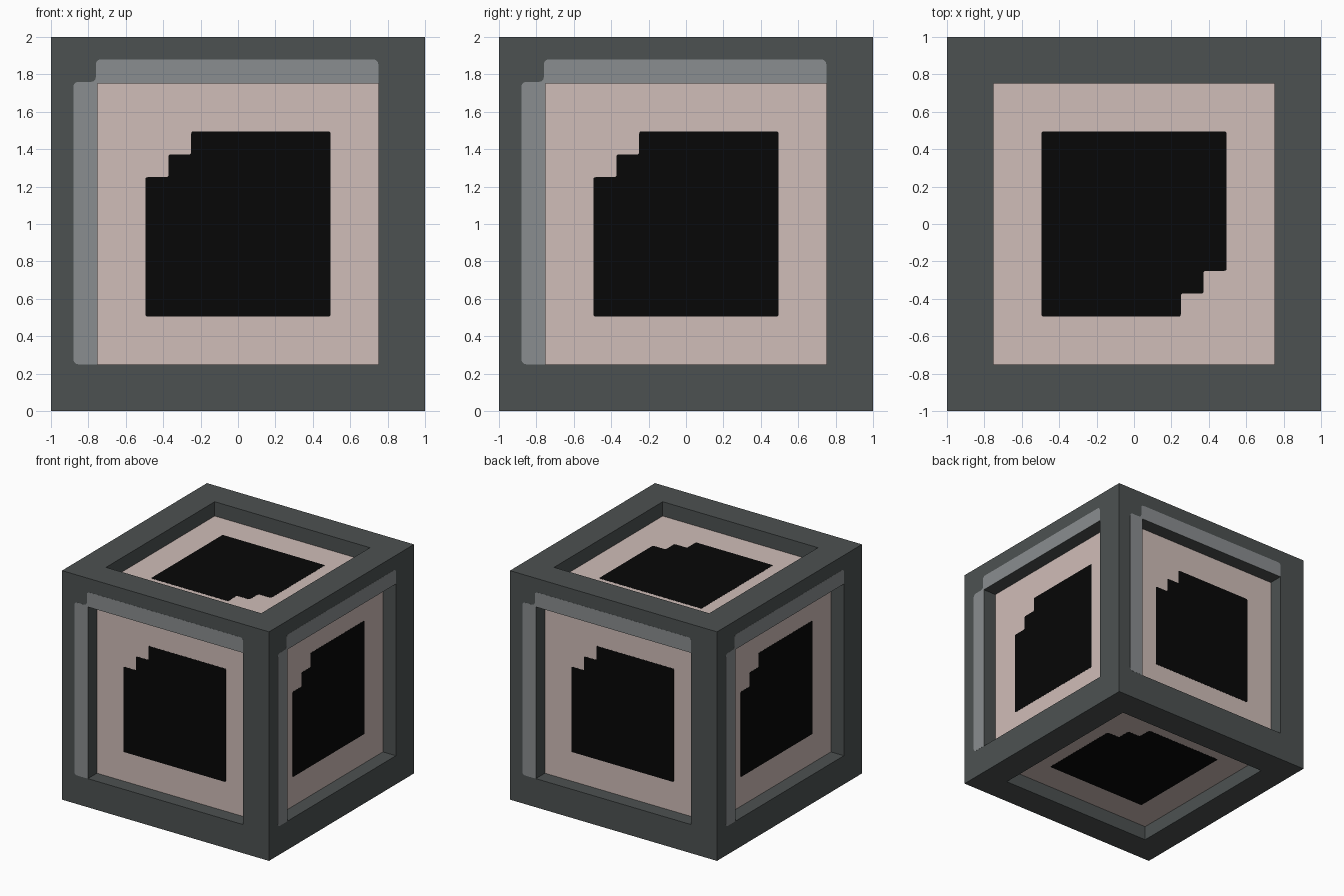
import bpy, bmesh
from math import pi
from mathutils import Matrix, Vector

if "Cube" in bpy.data.objects:
    bpy.data.objects.remove(bpy.data.objects["Cube"])


def material(name, rgb):
    """Matte flat colour."""
    m = bpy.data.materials.new(name)
    m.use_nodes = True
    m.diffuse_color = (*rgb, 1)
    m.roughness = 1
    m.specular_intensity = 0
    bsdf = m.node_tree.nodes["Principled BSDF"]
    bsdf.inputs["Base Color"].default_value = (*rgb, 1)
    bsdf.inputs["Roughness"].default_value = 1
    return m


DARK = material("dark grey", (0.073, 0.083, 0.083))
LIGHT = material("light grey", (0.255, 0.27, 0.278))
PINK = material("dusty pink", (0.63, 0.51, 0.48))
BLACK = material("black", (0.002, 0.002, 0.002))
CENTRE = Matrix.Translation((0, 0, 1))
FRAME, RECESS, THICK = 0.25, 0.125, 0.001


def make_object(name, bm, mats):
    bmesh.ops.recalc_face_normals(bm, faces=bm.faces[:])
    mesh = bpy.data.meshes.new(name)
    bm.to_mesh(mesh)
    bm.free()
    for m in mats:
        mesh.materials.append(m)
    obj = bpy.data.objects.new(name, mesh)
    bpy.context.collection.objects.link(obj)


def plate(name, outline, rounded, radius, height, side, mat):
    """Thin plate with some rounded corners, laid on one side of the cube."""
    bm = bmesh.new()
    verts = [bm.verts.new((u, v, height)) for u, v in outline]
    bm.faces.new(verts)
    bmesh.ops.bevel(bm, geom=[verts[i] for i in rounded], offset=radius,
                    segments=3, profile=0.5, affect='VERTICES')
    top = bmesh.ops.extrude_face_region(bm, geom=bm.faces[:])["geom"]
    bmesh.ops.translate(bm, vec=(0, 0, THICK),
                        verts=[g for g in top if isinstance(g, bmesh.types.BMVert)])
    bmesh.ops.transform(bm, matrix=CENTRE @ side, verts=bm.verts[:])
    make_object(name, bm, [mat])


def basis(u, v):
    """Rotation whose local x and y run along u and v."""
    u, v = Vector(u), Vector(v)
    return Matrix((u, v, u.cross(v))).transposed().to_4x4()


# Cube body: a flat frame on every side, then a straight-walled recess
bm = bmesh.new()
bmesh.ops.create_cube(bm, size=2, matrix=CENTRE)
panels = bm.faces[:]
for inset in (FRAME, 0):
    bmesh.ops.inset_individual(bm, faces=panels, thickness=inset,
                               use_even_offset=True)
for face in panels:
    face.material_index = 1
    bmesh.ops.translate(bm, verts=face.verts[:], vec=face.normal * -RECESS)
make_object("cube_frame", bm, [DARK, PINK])

# The six sides, each with its own right and up directions
front = basis((1, 0, 0), (0, 0, 1))
walls = {name: Matrix.Rotation(k * pi / 2, 4, 'Z') @ front
         for k, name in enumerate(("front", "right", "back", "left"))}
sides = dict(walls, top=basis((-1, 0, 0), (0, -1, 0)),
             bottom=basis((-1, 0, 0), (0, 1, 0)))

# Black square with a stepped corner on each panel
a, b, c = 0.495, 0.372, 0.25
stepped = [(-a, -a), (a, -a), (a, a), (-c, a), (-c, b), (-b, b), (-b, c), (-a, c)]
for name, side in sides.items():
    plate(name + "_dark_square", stepped, range(len(stepped)), 0.01,
          1 - RECESS, side, BLACK)

# Light strip along the left and upper frame edges of the upright sides
i, o, n = 0.75, 0.88, 0.76
strip = [(-o, -i), (-i, -i), (-i, i), (i, i), (i, o), (-n, o), (-n, n), (-o, n)]
for name, side in walls.items():
    plate(name + "_light_strip", strip, (0, 4, 5, 6, 7), 0.025, 1, side, LIGHT)
